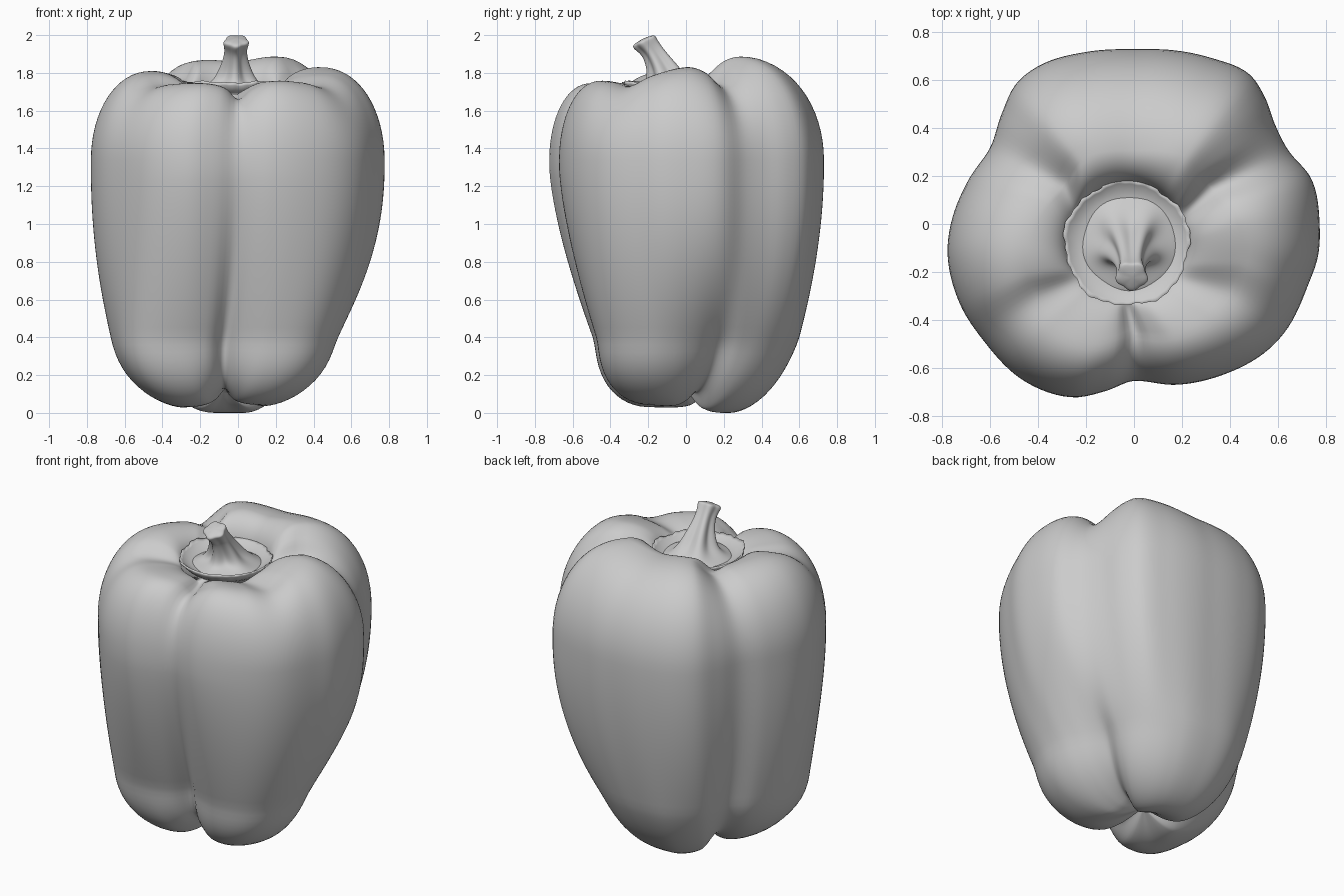
import bpy, bmesh, math
from mathutils import Vector

if "Cube" in bpy.data.objects:
    bpy.data.objects.remove(bpy.data.objects["Cube"])

N = 160  # segments around


def periodic(keys):
    """Smooth closed curve through (degrees, value) keys."""
    n = len(keys)

    def key(i):
        return keys[i % n][0] + 360 * (i // n), keys[i % n][1]

    def slope(i):
        (a0, v0), (a1, v1) = key(i - 1), key(i + 1)
        return (v1 - v0) / (a1 - a0)

    def f(a):
        a %= 360
        i = max(k for k in range(n) if keys[k][0] <= a)
        (a0, v0), (a1, v1) = key(i), key(i + 1)
        d = a1 - a0
        t = (a - a0) / d
        return ((2*t**3 - 3*t**2 + 1) * v0 + (t**3 - 2*t**2 + t) * d * slope(i)
                + (3*t**2 - 2*t**3) * v1 + (t**3 - t**2) * d * slope(i + 1))
    return f


def loft(name, rings, start, end):
    """Skin closed rings, closing both ends with a fan."""
    bm = bmesh.new()
    loops = [[bm.verts.new(p) for p in r] for r in rings]
    n = len(loops[0])
    for a, b in zip(loops, loops[1:]):
        for i in range(n):
            j = (i + 1) % n
            bm.faces.new((a[i], a[j], b[j], b[i]))
    for tip, loop in ((start, loops[0]), (end, loops[-1])):
        c = bm.verts.new(tip)
        for i in range(n):
            bm.faces.new((c, loop[i], loop[(i + 1) % n]))
    bmesh.ops.recalc_face_normals(bm, faces=bm.faces)
    me = bpy.data.meshes.new(name)
    bm.to_mesh(me)
    bm.free()
    me.shade_smooth()
    ob = bpy.data.objects.new(name, me)
    bpy.context.collection.objects.link(ob)
    return ob


# Outline at the widest height, outline near the base, lobe tops, lobe bottoms
upper = periodic([(0, .775), (14, .765), (25, .715), (35, .72), (45, .765), (53, .79), (65, .765),
                  (80, .74), (90, .73), (105, .745), (120, .77), (130, .765), (140, .72),
                  (152, .68), (165, .715), (180, .765), (190, .79), (205, .80), (218, .795),
                  (235, .80), (250, .77), (260, .71), (270, .655), (285, .695), (300, .73),
                  (315, .765), (325, .775), (340, .77), (350, .78)])
lower = periodic([(0, .55), (16, .47), (28, .51), (50, .56), (70, .56), (90, .55), (110, .56),
                  (130, .54), (150, .48), (165, .54), (185, .60), (205, .645), (225, .68),
                  (245, .60), (261, .51), (270, .42), (280, .49), (295, .58), (315, .66),
                  (335, .65), (350, .60)])
crown = periodic([(0, 1.83), (12, 1.81), (25, 1.74), (38, 1.83), (52, 1.885), (90, 1.86),
                  (130, 1.86), (150, 1.76), (165, 1.79), (190, 1.81), (205, 1.79), (217, 1.73),
                  (230, 1.74), (250, 1.745), (262, 1.72), (270, 1.66), (278, 1.71), (290, 1.755),
                  (310, 1.75), (325, 1.73), (340, 1.79)])
base = periodic([(0, .07), (14, .11), (35, .02), (80, 0), (130, .02), (150, .1), (175, .04),
                 (220, .03), (250, .05), (270, .13), (290, .06), (320, .04), (345, .04)])

LOW, MID, SHOULDER = .4, 1.3, 1.34
CALYX = Vector((-.03, -.08, 0))
FLOOR = 1.685
BASE_C = Vector((-.07, .05, 0))


def wall(deg, z, s):
    """Point on the side wall at height z, scaled by s towards the axis."""
    a = math.radians(deg)
    ca, sa = math.cos(a), math.sin(a)
    p = 1.6 + .55 * ca * ca + .2 * ca + .2 * sa     # fullness of the flank
    amp = .17 + .1 * sa
    t = min(1, (z - LOW) / (MID - LOW))
    drift = 0
    if t >= 0:
        w, wc = 1 - (1 - t) ** p, 1 - (1 - t) ** 1.7
    else:
        w = -amp * (1 - math.exp(p * t / amp))
        wc = -.1 * (1 - math.exp(17 * t))
        drift = -.06 * (1 - z / LOW) ** 1.3         # underside leans forward
    r = s * (lower(deg) * (1 - w) + upper(deg) * w)
    c = BASE_C * (1 - wc)
    return Vector((c.x + r * ca, c.y + drift + r * sa, z))


def profile(deg):
    """One meridian of the fruit, from underside to stem hollow."""
    a = math.radians(deg)
    d = Vector((math.cos(a), math.sin(a), 0))
    b, h = base(deg), crown(deg)
    pts = []
    sb = .36 + .1 * math.sin(a) ** 2
    eb = 1.25 - .2 * math.sin(a) ** 2
    rim = wall(deg, b, sb)
    mid = Vector((BASE_C.x, 0, .13))
    for k in range(1, 8):                       # underside hollow
        q = k / 8
        p = mid.lerp(rim, q)
        p.z = mid.z + (b - mid.z) * math.sin(q * math.pi / 2)
        pts.append(p)
    for k in range(14):                         # rounded lobe bottoms
        f = math.pi / 2 * (1 - k / 14)
        pts.append(wall(deg, LOW - (LOW - b) * math.sin(f), sb + (1 - sb) * math.cos(f) ** eb))
    for k in range(18):                         # side wall
        pts.append(wall(deg, LOW + (SHOULDER - LOW) * k / 18, 1))
    sc = .56 - .14 * math.sin(a)
    for k in range(17):                         # shoulders
        f = math.pi / 2 * k / 16
        pts.append(wall(deg, SHOULDER + (h - SHOULDER) * math.sin(f),
                        sc + (1 - sc) * math.cos(f) ** .92))
    top = pts[-1].copy()
    inner = CALYX + d * .25
    for k in range(1, 13):                      # slope into the stem hollow
        f = math.pi / 2 * k / 12
        p = top.lerp(inner, math.sin(f))
        p.z = FLOOR + (h - FLOOR) * math.cos(f)
        pts.append(p)
    return pts


# Fruit body
columns = [profile(360 * i / N) for i in range(N)]
loft("pepper_body", list(zip(*columns)), (BASE_C.x, 0, .13), (CALYX.x, CALYX.y, FLOOR))


# Calyx: thin dished disc with a ragged edge
def calyx_ring(r, z, ragged):
    ring = []
    for i in range(N):
        a = math.tau * i / N
        wob = .5 * math.sin(5 * a) + .3 * math.sin(11 * a + 1) + .2 * math.sin(29 * a + 2)
        rr = r + ragged * .012 * wob
        ring.append((CALYX.x + rr * math.cos(a), CALYX.y + rr * math.sin(a), z + ragged * .008 * wob))
    return ring


loft("calyx", [calyx_ring(.12, 1.69, 0), calyx_ring(.22, 1.69, 0), calyx_ring(.262, 1.735, 1),
               calyx_ring(.262, 1.752, 1), calyx_ring(.245, 1.738, .6), calyx_ring(.2, 1.712, 0),
               calyx_ring(.12, 1.712, 0)],
     (CALYX.x, CALYX.y, 1.69), (CALYX.x, CALYX.y, 1.712))

# Stem: ribbed, leaning forward, flared at foot and tip: (y, z, radius, tilt)
stem = [(-.08, 1.7, .23, 0), (-.083, 1.717, .18, 0), (-.095, 1.755, .112, 8), (-.115, 1.81, .083, 16),
        (-.145, 1.865, .064, 24), (-.175, 1.915, .055, 28), (-.2, 1.945, .06, 30),
        (-.218, 1.965, .067, 28), (-.222, 1.977, .06, 25)]
rings = []
for k, (y, z, r, tilt) in enumerate(stem):
    ring = []
    rib = (0, .03, .13, .15, .13, .1, .08, .08, .08)[k]
    for i in range(60):
        a = math.tau * i / 60
        rr = r * (1 + rib * math.cos(5 * a + math.pi / 2))
        t = math.radians(tilt)
        u = rr * math.sin(a)
        ring.append((-.02 + .012 * k / 8 + rr * math.cos(a), y + u * math.cos(t), z + u * math.sin(t)))
    rings.append(ring)
stem_ob = loft("stem", rings, (-.02, -.08, 1.695), (-.008, -.226, 1.983))
sub = stem_ob.modifiers.new("smooth", 'SUBSURF')
sub.levels = sub.render_levels = 2
